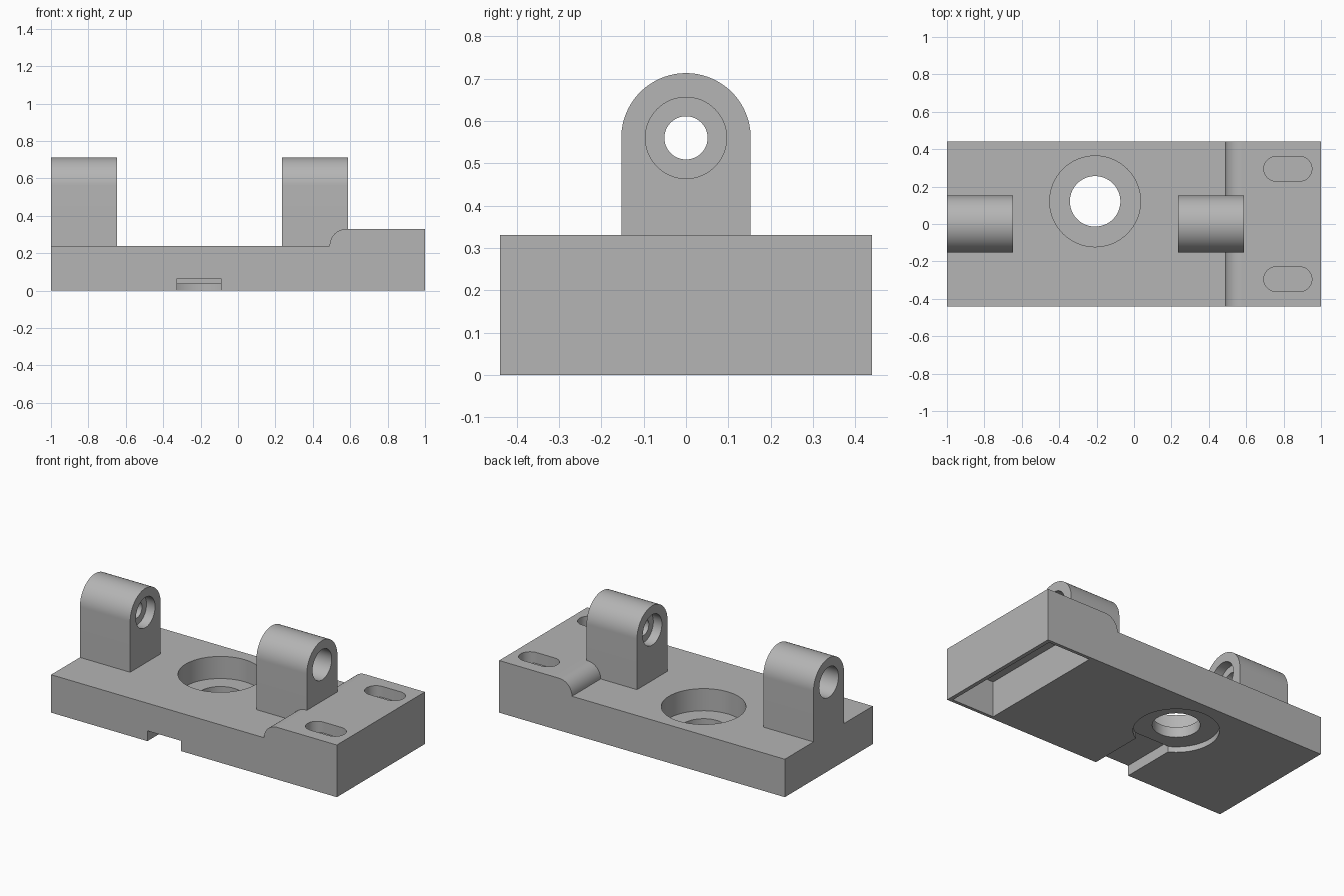
import bpy
import bmesh
from math import pi, sin, cos, radians
from mathutils import Vector

if "Cube" in bpy.data.objects:
    bpy.data.objects.remove(bpy.data.objects["Cube"], do_unlink=True)

grey = bpy.data.materials.new("machined_grey")
grey.use_nodes = True
grey.diffuse_color = (0.46, 0.46, 0.46, 1)
grey.node_tree.nodes["Principled BSDF"].inputs["Base Color"].default_value = (0.46, 0.46, 0.46, 1)


def arc(cu, cv, r, start, end, steps=32):
    """Points along an arc, angles in degrees."""
    angles = [radians(start + (end - start) * i / steps) for i in range(steps + 1)]
    return [(cu + r * cos(a), cv + r * sin(a)) for a in angles]


def circle(cu, cv, r):
    return arc(cu, cv, r, 0, 360, 64)[:-1]


def rect(u0, u1, v0, v1):
    return [(u0, v0), (u1, v0), (u1, v1), (u0, v1)]


def prism(name, outline, axis, low, high):
    """Extrude a 2D outline along the x, y or z axis."""
    place = {"x": lambda u, v, w: (w, u, v),
             "y": lambda u, v, w: (u, w, v),
             "z": lambda u, v, w: (u, v, w)}[axis]
    bm = bmesh.new()
    face = bm.faces.new([bm.verts.new(place(u, v, low)) for u, v in outline])
    result = bmesh.ops.extrude_face_region(bm, geom=[face])
    moved = [g for g in result["geom"] if isinstance(g, bmesh.types.BMVert)]
    bmesh.ops.translate(bm, verts=moved, vec=Vector(place(0, 0, high - low)))
    bmesh.ops.recalc_face_normals(bm, faces=bm.faces)
    mesh = bpy.data.meshes.new(name)
    bm.to_mesh(mesh)
    bm.free()
    mesh.materials.append(grey)
    obj = bpy.data.objects.new(name, mesh)
    bpy.context.collection.objects.link(obj)
    return obj


def cut(target, *cutter_spec):
    """Subtract a prism from the target and discard the cutter."""
    cutter = prism("cutter", *cutter_spec)
    cutter.hide_render = True
    mod = target.modifiers.new("cut", "BOOLEAN")
    mod.operation = "DIFFERENCE"
    mod.solver = "EXACT"
    mod.object = cutter
    bpy.context.view_layer.objects.active = target
    bpy.ops.object.modifier_apply(modifier=mod.name)
    bpy.data.objects.remove(cutter, do_unlink=True)


def finish(obj):
    bpy.ops.object.select_all(action="DESELECT")
    obj.select_set(True)
    bpy.context.view_layer.objects.active = obj
    bpy.ops.object.shade_smooth_by_angle(angle=radians(30))


# Base plate with a raised, round-shouldered end
HALF_Y, DECK, STEP = 0.44, 0.24, 0.33
profile = [(-1, 0), (1, 0), (1, STEP)] + arc(0.58, DECK, 0.09, 90, 180, 20) + [(-1, DECK)]
base = prism("base_plate", profile, "y", -HALF_Y, HALF_Y)

# Stepped bore with a pocket below and a channel out to the front
BX, BY = -0.208, 0.121
cut(base, circle(BX, BY, 0.243), "z", 0.1, 0.5)
cut(base, circle(BX, BY, 0.135), "z", -0.1, 0.2)
cut(base, circle(BX, BY, 0.243), "z", -0.1, 0.035)
cut(base, rect(BX - 0.118, BX + 0.118, -0.6, -0.09), "z", -0.1, 0.065)

# Hollow under the raised end
cut(base, rect(0.68, 0.975, -0.42, 0.42), "z", -0.1, 0.225)

# Pair of blind slots in the raised end
for y in (-0.295, 0.295):
    slot = arc(0.885, y, 0.066, -90, 90) + arc(0.76, y, 0.066, 90, 270)
    cut(base, slot, "z", 0.26, 0.5)
finish(base)

# Two round-topped lugs, counterbored deep outside and shallow inside
R, AXIS_Z = 0.153, 0.56
for name, x0, x1, outer in (("right_lug", -1, -0.648, -1), ("left_lug", 0.236, 0.589, 1)):
    outline = [(-R, DECK), (R, DECK)] + arc(0, AXIS_Z, R, 0, 180, 48)
    lug = prism(name, outline, "x", x0, x1)
    low_depth, high_depth = (0.2, 0.06) if outer < 0 else (0.06, 0.2)
    cut(lug, circle(0, AXIS_Z, 0.051), "x", x0 - 0.1, x1 + 0.1)
    cut(lug, circle(0, AXIS_Z, 0.096), "x", x0 - 0.1, x0 + low_depth)
    cut(lug, circle(0, AXIS_Z, 0.096), "x", x1 - high_depth, x1 + 0.1)
    finish(lug)
